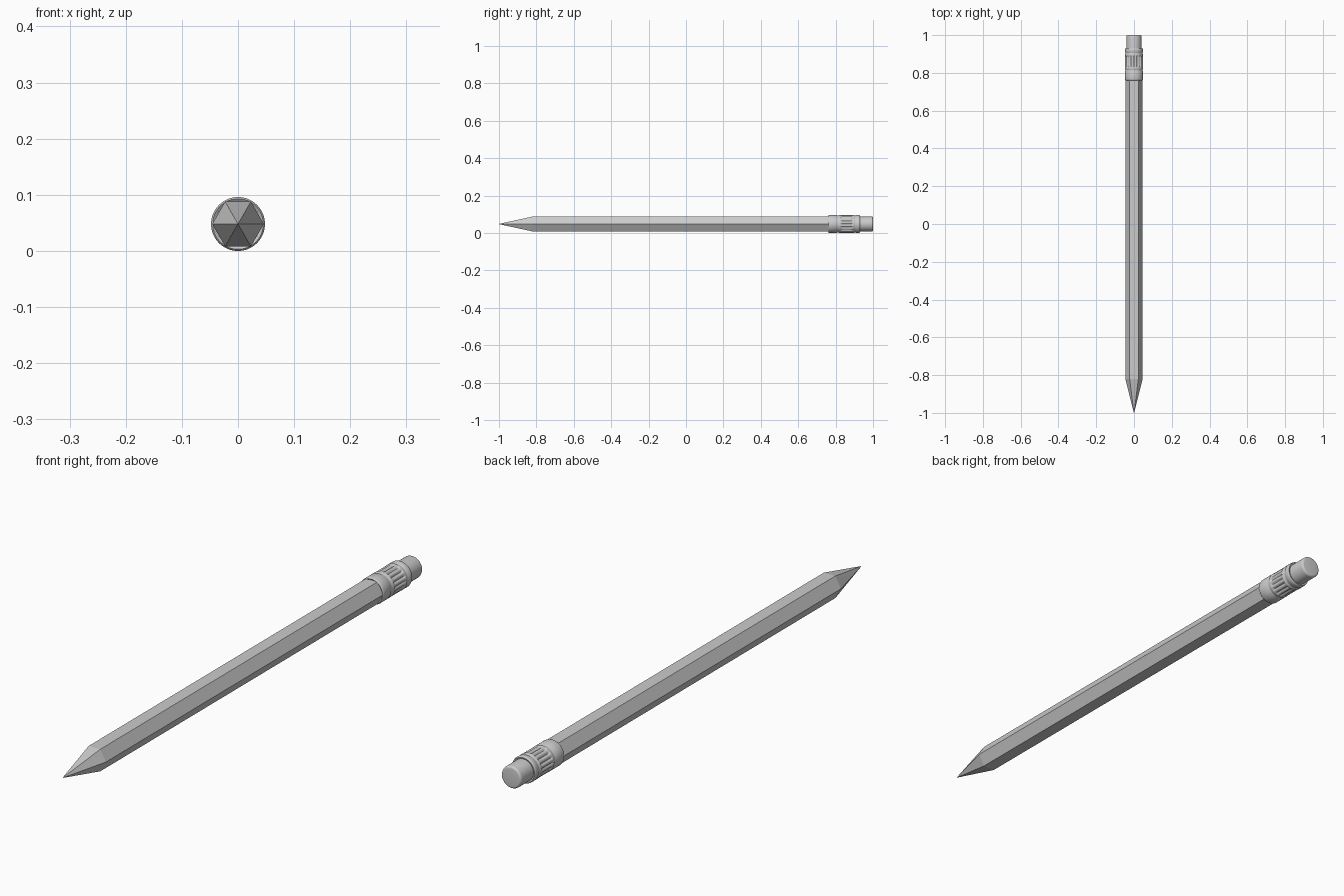
import bpy, bmesh, math

if "Cube" in bpy.data.objects:
    bpy.data.objects.remove(bpy.data.objects["Cube"])

AXIS_Z = 0.048  # height of the pencil's long axis


def lathe(name, rings, segments, flutes=0, smooth=True, cap_start=False, cap_end=False):
    """Skin rings of (y, radius, flute depth) around the y axis."""
    bm = bmesh.new()
    loops = []
    for y, r, depth in rings:
        loop = []
        for i in range(segments):
            a = 2 * math.pi * i / segments
            wave = (0.5 + 0.5 * math.cos(flutes * a)) ** 2
            rad = r - depth * wave
            loop.append(bm.verts.new((rad * math.cos(a), y, AXIS_Z + rad * math.sin(a))))
        loops.append(loop)
    for low, high in zip(loops, loops[1:]):
        for i in range(segments):
            j = (i + 1) % segments
            bm.faces.new((low[i], low[j], high[j], high[i]))
    if cap_start:
        bm.faces.new(loops[0])
    if cap_end:
        bm.faces.new(loops[-1])
    bmesh.ops.recalc_face_normals(bm, faces=bm.faces)
    mesh = bpy.data.meshes.new(name)
    bm.to_mesh(mesh)
    bm.free()
    obj = bpy.data.objects.new(name, mesh)
    bpy.context.collection.objects.link(obj)
    if smooth:
        bpy.ops.object.select_all(action='DESELECT')
        obj.select_set(True)
        bpy.context.view_layer.objects.active = obj
        bpy.ops.object.shade_smooth_by_angle(angle=math.radians(35))
    return obj


# Hexagonal wooden shaft, flat on top and bottom
lathe("shaft", [(-0.82, 0.046, 0), (0.78, 0.046, 0)], 6, smooth=False)

# Six-sided sharpened point
lathe("sharpened_tip", [(-1.0, 0.0008, 0), (-0.82, 0.046, 0)], 6,
      smooth=False, cap_start=True)

# Metal ferrule: plain bands either side of a fluted crimp
ferrule = [
    (0.765, 0.040, 0), (0.761, 0.045, 0), (0.763, 0.047, 0), (0.767, 0.048, 0),
    (0.806, 0.048, 0), (0.811, 0.0455, 0), (0.816, 0.0455, 0), (0.821, 0.048, 0),
    (0.826, 0.048, 0), (0.830, 0.0475, 0.003), (0.835, 0.0475, 0.005),
    (0.885, 0.0475, 0.005), (0.890, 0.0475, 0.003), (0.894, 0.048, 0),
    (0.898, 0.048, 0), (0.902, 0.0455, 0), (0.906, 0.0455, 0), (0.910, 0.048, 0),
    (0.924, 0.048, 0), (0.928, 0.047, 0), (0.930, 0.045, 0), (0.928, 0.039, 0),
]
lathe("ferrule", ferrule, 128, flutes=16)

# Eraser plug with a softly rounded end
R, B = 0.040, 0.008
eraser = [(0.915, R, 0)]
for k in range(6):
    t = math.pi / 2 * k / 5
    eraser.append((1.0 - B + B * math.sin(t), R - B + B * math.cos(t), 0))
lathe("eraser", eraser, 48, cap_end=True)
